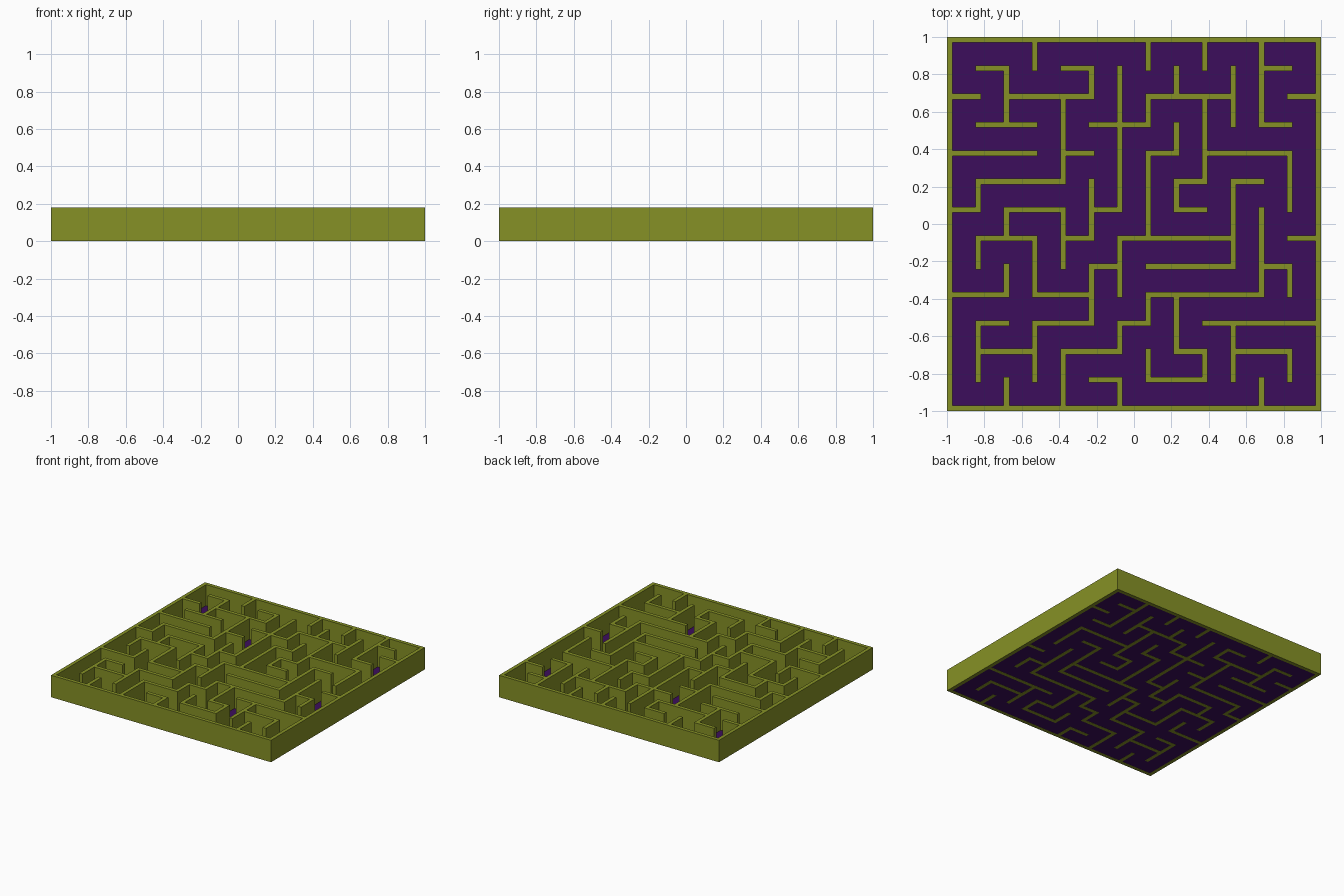
import bpy, bmesh

if "Cube" in bpy.data.objects:
    bpy.data.objects.remove(bpy.data.objects["Cube"])

CELLS = 13            # maze is 13 x 13 cells
T = 0.03              # wall thickness
H = 0.18              # wall height
STEP = (2 - T) / CELLS


def material(name, rgb):
    m = bpy.data.materials.new(name)
    m.diffuse_color = (*rgb, 1)
    m.use_nodes = True
    m.node_tree.nodes["Principled BSDF"].inputs["Base Color"].default_value = m.diffuse_color
    return m


def add_box(bm, x0, x1, y0, y1, z0, z1):
    v = bmesh.ops.create_cube(bm, size=1)["verts"]
    bmesh.ops.scale(bm, vec=(x1 - x0, y1 - y0, z1 - z0), verts=v)
    bmesh.ops.translate(bm, vec=((x0 + x1) / 2, (y0 + y1) / 2, (z0 + z1) / 2), verts=v)


def finish(bm, name, mat):
    me = bpy.data.meshes.new(name)
    bm.to_mesh(me)
    bm.free()
    ob = bpy.data.objects.new(name, me)
    me.materials.append(mat)
    bpy.context.collection.objects.link(ob)


def px(i):
    return -1 + T / 2 + i * STEP


def wall(bm, i0, j0, i1, j1):
    # wall between grid points; column i from the left, row j from the back
    add_box(bm, px(i0) - T / 2, px(i1) + T / 2, -px(j1) - T / 2, -px(j0) + T / 2, 0, H)


olive = material("olive", (0.238, 0.283, 0.019))
purple = material("purple", (0.045, 0.004, 0.107))

# wall runs (start, end) along each inner row line, back to front
rows = [
    [(1, 2), (4, 5), (11, 12)],
    [(0, 1), (2, 5), (7, 10), (12, 13)],
    [(1, 3), (5, 7), (11, 12)],
    [(0, 3), (4, 5), (7, 8), (9, 12)],
    [(1, 4), (8, 9), (10, 11)],
    [(0, 1), (2, 4), (5, 6), (8, 9)],
    [(1, 3), (4, 5), (6, 10), (12, 13)],
    [(5, 6), (7, 10), (11, 12)],
    [(0, 2), (3, 5), (7, 11)],
    [(1, 2), (3, 5), (6, 7), (9, 13)],
    [(1, 3), (4, 6), (8, 9), (10, 12)],
    [(5, 6), (7, 9)],
]
# wall runs along each inner column line, left to right
cols = [
    [(5, 6), (7, 8), (10, 12)],
    [(1, 3), (6, 7), (8, 9), (12, 13)],
    [(0, 1), (7, 9), (10, 12)],
    [(2, 5), (6, 8), (11, 13)],
    [(1, 2), (5, 7), (8, 10)],
    [(1, 6), (7, 9), (10, 11), (12, 13)],
    [(0, 1), (2, 3), (4, 7), (9, 10), (11, 12)],
    [(1, 2), (3, 4), (5, 6), (9, 11)],
    [(0, 1), (2, 5), (11, 12)],
    [(1, 3), (5, 8), (10, 12)],
    [(0, 3), (6, 9), (12, 13)],
    [(4, 6), (8, 9), (11, 12)],
]

# inner maze walls
bm = bmesh.new()
for j, runs in enumerate(rows, 1):
    for a, b in runs:
        wall(bm, a, j, b, j)
for i, runs in enumerate(cols, 1):
    for a, b in runs:
        wall(bm, i, a, i, b)
finish(bm, "maze_walls", olive)

# outer frame
bm = bmesh.new()
for k in (0, CELLS):
    wall(bm, 0, k, CELLS, k)
    wall(bm, k, 0, k, CELLS)
finish(bm, "outer_frame", olive)

# thin floor inside the frame
bm = bmesh.new()
e = 1 - T
add_box(bm, -e, e, -e, e, 0.001, 0.008)
finish(bm, "floor", purple)
